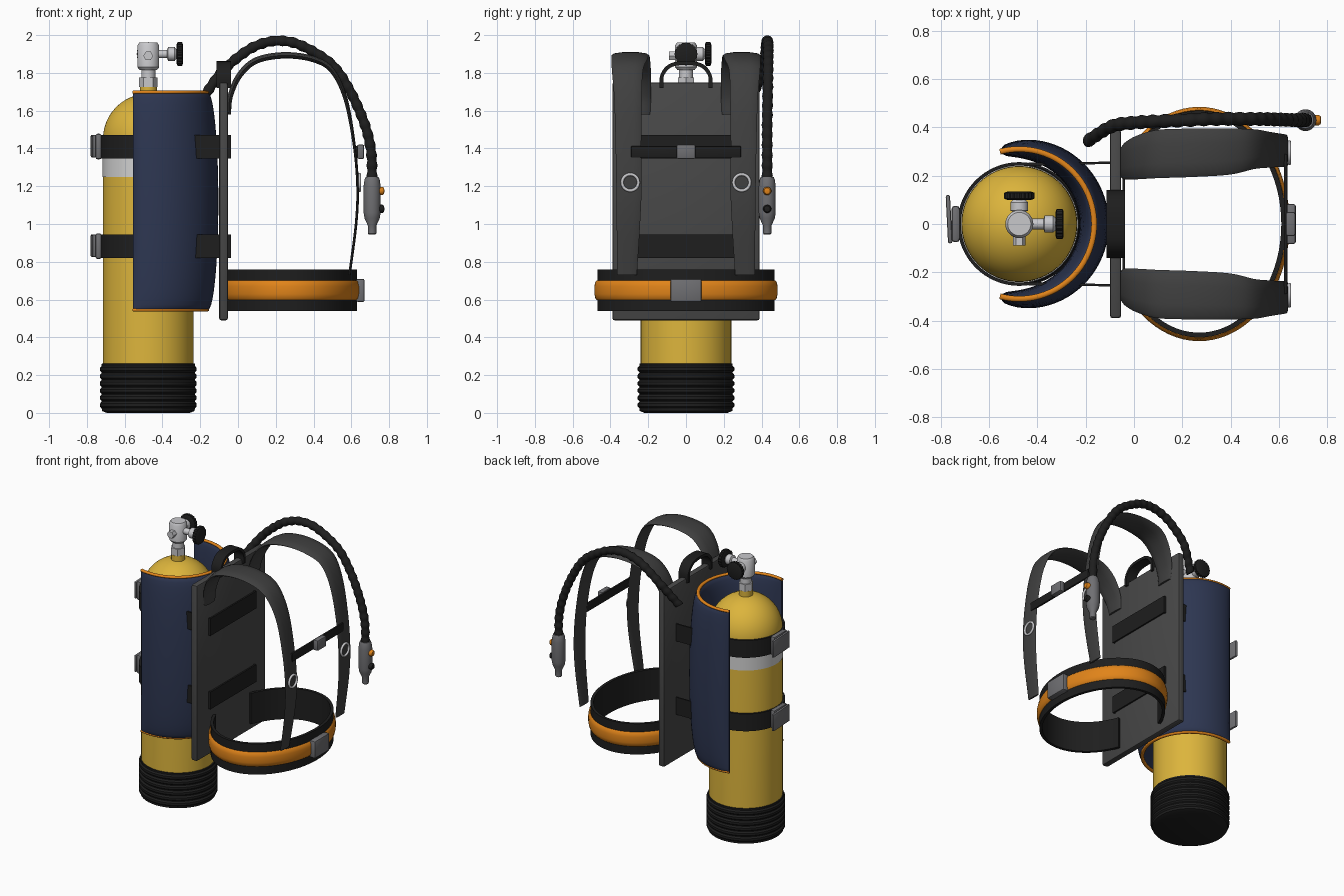
import bpy, bmesh, math
from mathutils import Vector, Matrix

if "Cube" in bpy.data.objects:
    bpy.data.objects.remove(bpy.data.objects["Cube"])

X, Y, Z = Vector((1, 0, 0)), Vector((0, 1, 0)), Vector((0, 0, 1))


def material(name, r, g, b):
    m = bpy.data.materials.new(name)
    m.use_nodes = True
    m.diffuse_color = (r, g, b, 1)
    m.node_tree.nodes["Principled BSDF"].inputs["Base Color"].default_value = (r, g, b, 1)
    return m


YELLOW = material("tank yellow", 0.72, 0.46, 0.045)
WHITE = material("band white", 0.65, 0.65, 0.65)
NAVY = material("navy fabric", 0.027, 0.038, 0.085)
ORANGE = material("orange trim", 0.75, 0.23, 0.01)
BLACK = material("black rubber", 0.013, 0.013, 0.013)
CHARCOAL = material("charcoal plate", 0.065, 0.065, 0.065)
WEBBING = material("strap grey", 0.05, 0.05, 0.05)
GREY = material("buckle grey", 0.16, 0.16, 0.17)
CHROME = material("light metal", 0.58, 0.58, 0.6)


def finish(name, bm, mat, angle=35):
    bmesh.ops.recalc_face_normals(bm, faces=bm.faces)
    me = bpy.data.meshes.new(name)
    bm.to_mesh(me)
    bm.free()
    me.shade_smooth()
    me.set_sharp_from_angle(angle=math.radians(angle))
    me.materials.append(mat)
    ob = bpy.data.objects.new(name, me)
    bpy.context.collection.objects.link(ob)
    return ob


def loft(name, rings, mat, closed=False):
    """Skin a list of equal rings."""
    bm = bmesh.new()
    rows = [[bm.verts.new(p) for p in ring] for ring in rings]
    for a, b in zip(rows, rows[1:] + rows[:1] if closed else rows[1:]):
        for i in range(len(a)):
            j = (i + 1) % len(a)
            bm.faces.new((a[i], a[j], b[j], b[i]))
    if not closed:
        bm.faces.new(rows[0])
        bm.faces.new(rows[-1])
    return finish(name, bm, mat)


def lathe(name, profile, loc, mat, axis=Z, seg=32, notch=0):
    """Turn (radius, height) pairs about an axis."""
    rot = Z.rotation_difference(axis).to_matrix()
    rings = []
    for r, h in profile:
        rings.append([])
        for i in range(seg):
            t, q = math.tau * i / seg, r * (1 - notch * (i % 2))
            rings[-1].append(Vector(loc) + rot @ Vector((q * math.cos(t), q * math.sin(t), h)))
    return loft(name, rings, mat)


def box(name, lo, hi, mat, bevel=0.01, tilt=0):
    lo, hi = Vector(lo), Vector(hi)
    bm = bmesh.new()
    bmesh.ops.create_cube(bm, size=1, matrix=Matrix.Translation((lo + hi) / 2)
                          @ Matrix.Rotation(tilt, 4, "Z") @ Matrix.Diagonal((*(hi - lo), 1)))
    bmesh.ops.bevel(bm, geom=bm.edges[:], offset=bevel, segments=2, affect="EDGES", profile=0.5)
    return finish(name, bm, mat)


def spline(points, steps=8):
    """Catmull-Rom curve through points of any dimension."""
    p = [Vector(q) for q in points]
    p = [2 * p[0] - p[1]] + p + [2 * p[-1] - p[-2]]
    out = []
    for a, b, c, d in zip(p, p[1:], p[2:], p[3:]):
        for k in range(steps):
            t = k / steps
            out.append(0.5 * (2 * b + (c - a) * t + (2 * a - 5 * b + 4 * c - d) * t * t
                              + (3 * b - a - 3 * c + d) * t ** 3))
    return out + [p[-2]]


FLAT = [(1, 1), (-1, 1), (-1, -1), (1, -1)]
PADDED = [(1, 0), (0.85, 0.6), (0.4, 1), (-0.4, 1), (-0.85, 0.6), (-1, 0),
          (-0.85, -0.6), (-0.4, -1), (0.4, -1), (0.85, -0.6)]
ROUND = [(math.cos(math.tau * i / 14), math.sin(math.tau * i / 14)) for i in range(14)]


def ribbon(name, path, across, mat, section=FLAT, closed=False):
    """Sweep a section along (x, y, z, half width, half thickness) points."""
    rings, n = [], len(path)
    for i, p in enumerate(path):
        a = path[i - 1] if i or closed else p
        b = path[(i + 1) % n] if i < n - 1 or closed else p
        side = (b.xyz - a.xyz).cross(across).normalized()
        rings.append([p.xyz + across * p[3] * u + side * p[4] * v for u, v in section])
    return loft(name, rings, mat, closed)


def arc(cx, rx, ry, z, start, end, w, t, n=48):
    return [Vector((cx + rx * math.cos(math.radians(d)), ry * math.sin(math.radians(d)), z, w, t))
            for d in (start + (end - start) * i / n for i in range(n + 1))]


# Tank, with a domed shoulder, white band and ribbed boot
TX = -0.475
dome = [(0.24 * math.cos(a), 1.45 + 0.24 * math.sin(a)) for a in (math.pi / 2 * i / 12 for i in range(12))]
lathe("tank", [(0.24, 0.1)] + dome + [(0.01, 1.69)], (TX, 0, 0), YELLOW, seg=64)
lathe("tank_band", [(0.235, 1.25), (0.243, 1.25), (0.243, 1.37), (0.235, 1.37)], (TX, 0, 0), WHITE, seg=64)
ribs = [(0.22, 0), (0.245, 0.01)]
for i in range(6):
    z = 0.025 + i * 0.038
    ribs += [(0.247, z), (0.256, z + 0.009), (0.256, z + 0.024), (0.247, z + 0.034)]
lathe("tank_boot", ribs + [(0.247, 0.26), (0.235, 0.262)], (TX, 0, 0), BLACK, seg=64)

# Valve
lathe("tank_neck", [(0.045, 1.66), (0.045, 1.725), (0.03, 1.73)], (TX, 0, 0), YELLOW)
lathe("valve_nut", [(0.05, 1.725), (0.05, 1.775)], (TX, 0, 0), CHROME, seg=6)
lathe("valve_stem", [(0.037, 1.77), (0.037, 1.83)], (TX, 0, 0), CHROME)
lathe("valve_body", [(0.045, 1.815), (0.058, 1.83), (0.058, 1.945), (0.048, 1.96)], (TX, 0, 0), CHROME)
lathe("valve_port", [(0.026, 0.04), (0.026, 0.09)], (TX, 0, 1.89), CHROME, -Y, 6)
for label, axis, reach in (("side", X, 0.155), ("rear", Y, 0.105)):
    lathe(label + "_valve_arm", [(0.022, 0.03), (0.022, reach - 0.055), (0.036, reach - 0.05),
                                 (0.036, reach - 0.015), (0.02, reach)], (TX, 0, 1.9), CHROME, axis, 20)
    lathe(label + "_valve_knob", [(0.05, reach - 0.005), (0.063, reach), (0.063, reach + 0.024),
                                  (0.05, reach + 0.029)], (TX, 0, 1.9), BLACK, axis, 40, 0.08)

# Crescent air cell wrapped round the tank, piped at top and bottom
rings = []
for i in range(49):
    u = -1 + 2 * i / 48
    a = math.radians(105 * u)
    bulge = 0.055 * max(0, 1 - u * u) ** 0.45
    rings.append([])
    for side in (1, -1):
        for k in range(21):
            v = math.sin(side * (k / 20 - 0.5) * math.pi)
            r = 0.31 + side * (0.006 + bulge * max(0, 1 - v * v) ** 0.5)
            rings[-1].append(Vector((TX + r * math.cos(a), r * math.sin(a), 1.12 + 0.575 * v)))
loft("air_cell", rings, NAVY)
for label, z in (("top", 1.697), ("bottom", 0.545)):
    ribbon(label + "_piping", arc(TX, 0.31, 0.31, z, -105, 105, 0.009, 0.012), Z, ORANGE, ROUND)

# Back plate and carry handle
box("back_plate", (-0.1, -0.39, 0.49), (-0.053, 0.39, 1.75), CHARCOAL, 0.012)
handle = [(-0.076, y, z, 0.038, 0.01) for y, z in
          ((-0.13, 1.72), (-0.125, 1.79), (-0.08, 1.84), (0, 1.852), (0.08, 1.84), (0.125, 1.79), (0.13, 1.72))]
ribbon("carry_handle", spline(handle), X, BLACK)

# Tank straps and cam buckles
for label, z in (("lower", 0.883), ("upper", 1.41)):
    loop = arc(TX, 0.249, 0.249, z, 82, 278, 0.062, 0.007)
    loop += [Vector((-0.042, y, z, 0.062, 0.007)) for y in (-0.255, 0.255)]
    ribbon(label + "_tank_strap", loop, Z, BLACK, closed=True)
    box(label + "_buckle_base", (-0.755, -0.075, z - 0.068), (-0.722, 0.075, z + 0.068), GREY, 0.012)
    box(label + "_buckle_lever", (-0.775, -0.08, z - 0.058), (-0.757, 0.12, z + 0.062), GREY, 0.007, 0.05)

# Shoulder straps with rings
strap = [(-0.05, 0.25, 1.58, 0.06, 0.012), (-0.04, 0.26, 1.68, 0.075, 0.014),
         (0.01, 0.275, 1.79, 0.09, 0.016), (0.1, 0.29, 1.867, 0.1, 0.017),
         (0.25, 0.295, 1.893, 0.1, 0.017), (0.4, 0.3, 1.872, 0.095, 0.016),
         (0.5, 0.31, 1.81, 0.082, 0.014), (0.57, 0.307, 1.66, 0.073, 0.011),
         (0.615, 0.305, 1.42, 0.068, 0.008), (0.633, 0.302, 1.2, 0.067, 0.007),
         (0.625, 0.305, 1, 0.062, 0.007), (0.59, 0.312, 0.73, 0.052, 0.007)]
for label, s in (("left", 1), ("right", -1)):
    ribbon(label + "_shoulder_strap", spline([(x, s * y, z, w, t) for x, y, z, w, t in strap]),
           Y, WEBBING, PADDED)
    circle = [(0.043 + 0.008 * c, 0.008 * d) for c, d in ROUND]
    ring = [[Vector((0.643 + h, s * 0.295 + r * math.cos(a), 1.22 + r * math.sin(a))) for r, h in circle]
            for a in (math.tau * i / 32 for i in range(32))]
    loft(label + "_strap_ring", ring, CHROME, True)

# Chest strap
box("chest_strap", (0.621, -0.29, 1.352), (0.635, 0.29, 1.412), BLACK, 0.003)
box("chest_buckle", (0.63, -0.05, 1.345), (0.668, 0.05, 1.42), GREY, 0.008)

# Waist belt
ribbon("waist_belt", arc(0.27, 0.35, 0.46, 0.65, -154, 154, 0.11, 0.01, 64), Z, BLACK)
ribbon("waist_belt_pad", arc(0.27, 0.362, 0.472, 0.65, -152, 152, 0.052, 0.013, 64), Z, ORANGE, PADDED)
box("waist_buckle", (0.625, -0.083, 0.587), (0.67, 0.083, 0.71), GREY, 0.01)

# Corrugated inflator hose
hose = spline([(-0.19, 0.345, 1.66), (-0.09, 0.405, 1.8), (0.01, 0.42, 1.89), (0.1, 0.425, 1.945),
               (0.21, 0.43, 1.97), (0.33, 0.435, 1.947), (0.49, 0.435, 1.85), (0.59, 0.433, 1.71),
               (0.67, 0.43, 1.53), (0.705, 0.43, 1.38), (0.71, 0.43, 1.23)], 16)
length, path = 0, []
for i, p in enumerate(hose):
    length += (p - hose[i - 1]).length if i else 0
    r = 0.027 + 0.0025 * math.sin(length * math.tau / 0.055)
    path.append(Vector((*p, r, r)))
ribbon("inflator_hose", path, Y, BLACK, ROUND)

# Inflator with two buttons
lathe("inflator_body", [(0.018, 0.945), (0.022, 0.95), (0.022, 0.99), (0.04, 1.03), (0.045, 1.06),
                        (0.045, 1.2), (0.04, 1.235), (0.034, 1.25)], (0.71, 0.43, 0), GREY)
for label, z, mat in (("inflate", 1.175, ORANGE), ("deflate", 1.08, BLACK)):
    lathe(label + "_button", [(0.022, 0.03), (0.022, 0.054), (0.016, 0.063), (0.004, 0.065)],
          (0.71, 0.43, z), mat, X, 20)
